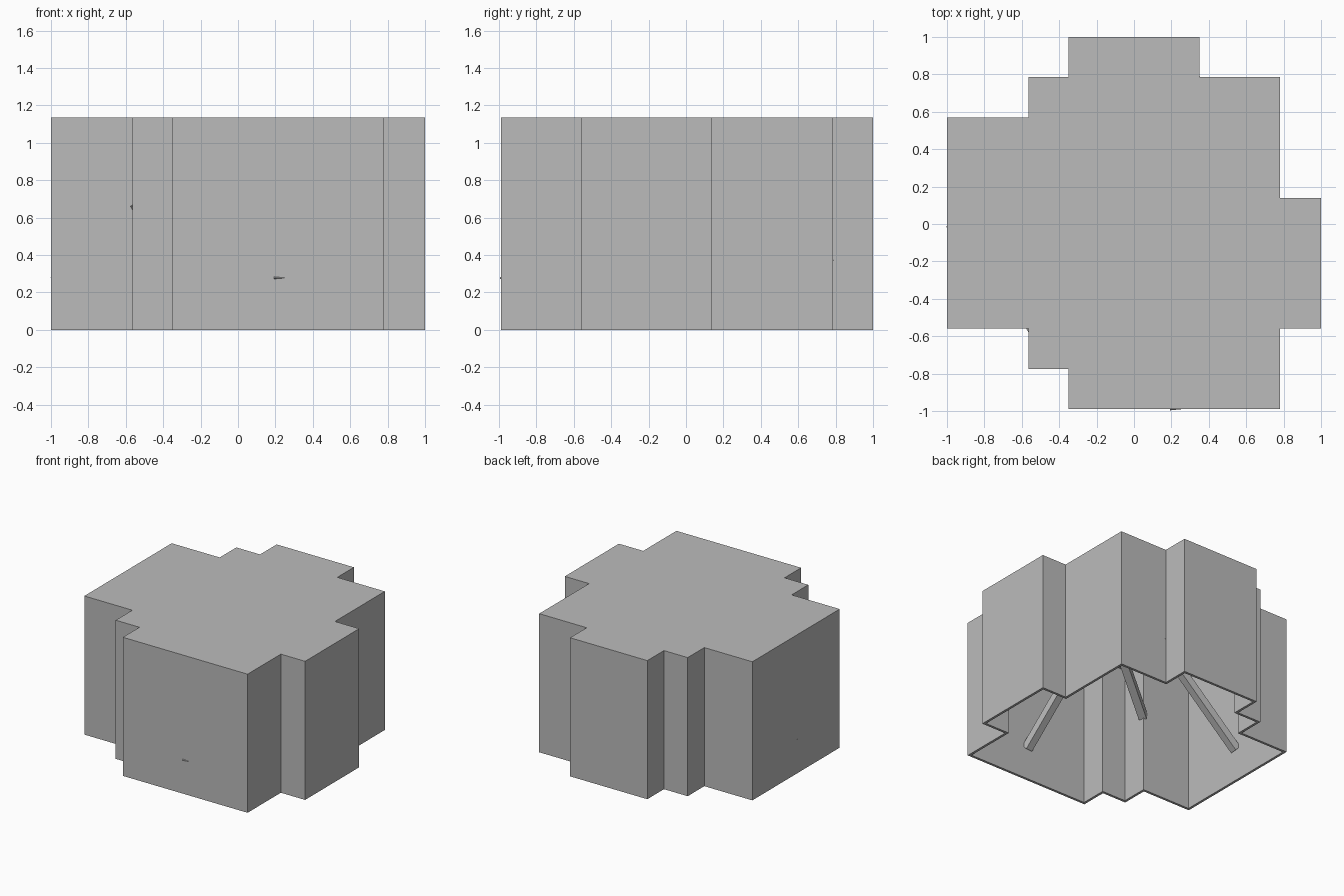
import bpy, bmesh
from mathutils import Vector

cube = bpy.data.objects.get("Cube")
if cube:
    bpy.data.objects.remove(cube, do_unlink=True)

HEIGHT = 1.135
WALL = 0.02
BAR = 0.06

grey = bpy.data.materials.new("plain grey")
grey.use_nodes = True
grey.diffuse_color = (0.5, 0.5, 0.5, 1)
grey.node_tree.nodes["Principled BSDF"].inputs["Base Color"].default_value = (0.5, 0.5, 0.5, 1)


def add_object(name, bm):
    mesh = bpy.data.meshes.new(name)
    bm.to_mesh(mesh)
    bm.free()
    mesh.materials.append(grey)
    obj = bpy.data.objects.new(name, mesh)
    bpy.context.collection.objects.link(obj)
    return obj


# Stepped outline of the shell, counter-clockwise
outline = [(-0.35, -0.99), (0.78, -0.99), (0.78, -0.56), (1, -0.56), (1, 0.14), (0.78, 0.14),
           (0.78, 0.785), (0.35, 0.785), (0.35, 1), (-0.35, 1), (-0.35, 0.785),
           (-0.565, 0.785), (-0.565, 0.57), (-1, 0.57), (-1, -0.56), (-0.565, -0.56),
           (-0.565, -0.775), (-0.35, -0.775)]

# Hollow shell, closed on top and open underneath
bm = bmesh.new()
top = [bm.verts.new((x, y, HEIGHT)) for x, y in outline]
base = [bm.verts.new((x, y, 0)) for x, y in outline]
bm.faces.new(top)
for i in range(len(outline)):
    j = (i + 1) % len(outline)
    bm.faces.new((base[i], base[j], top[j], top[i]))
shell = add_object("hollow_shell", bm)
solid = shell.modifiers.new("wall_thickness", 'SOLIDIFY')
solid.thickness = WALL
solid.offset = -1
solid.use_even_offset = True


# Square bars running from the walls up to the ceiling
def add_bar(name, low, high):
    low, high = Vector(low), Vector(high)
    axis = high - low
    bm = bmesh.new()
    bmesh.ops.create_cube(bm, size=1)
    bmesh.ops.scale(bm, vec=(BAR, BAR, axis.length), verts=bm.verts)
    bar = add_object(name, bm)
    bar.rotation_euler = axis.to_track_quat('Z', 'Y').to_euler()
    bar.location = (low + high) / 2


add_bar("front_bar", (0.22, -0.972, 0.257), (0.14, -0.16, 1.09))
add_bar("right_bar", (-0.978, 0.01, 0.257), (-0.16, -0.06, 1.09))
add_bar("corner_bar", (-0.56, -0.56, 0.635), (0.19, -0.1, 1.08))
add_bar("back_bar", (0.34, 0.77, 0.35), (0.05, 0.06, 1.09))
